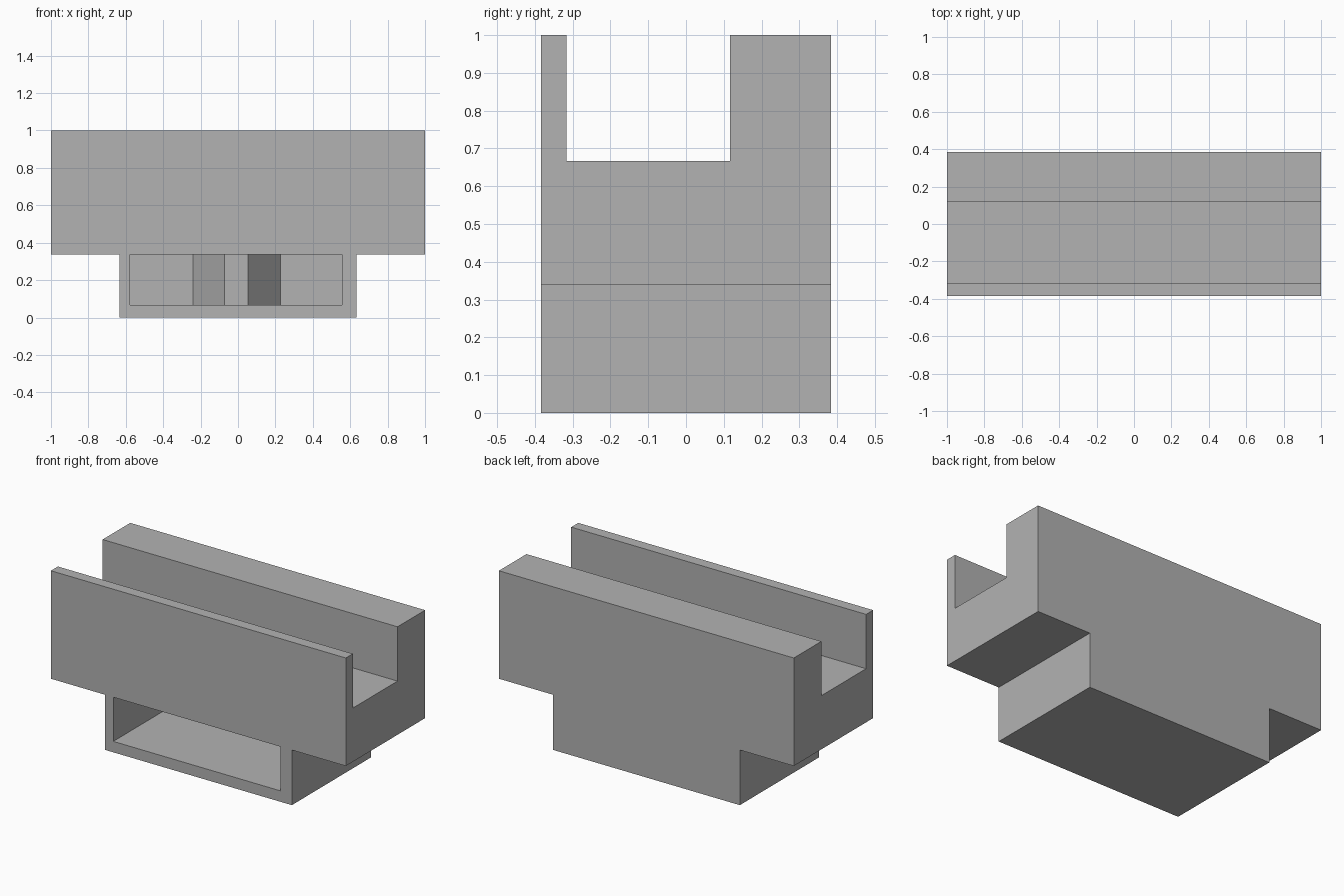
import bpy
import bmesh
from mathutils import Vector

cube = bpy.data.objects.get("Cube")
if cube:
    bpy.data.objects.remove(cube, do_unlink=True)

HALF_L, HALF_D = 1.0, 0.384      # half length and half depth
STEM, SHELF = 0.634, 0.338       # foot half width, underside height of the upper body

grey = bpy.data.materials.new("plain grey")
grey.use_nodes = True
grey.diffuse_color = (0.448, 0.448, 0.448, 1)
grey.node_tree.nodes["Principled BSDF"].inputs["Base Color"].default_value = grey.diffuse_color


def prism(name, points, direction):
    """Extrude a closed outline of 3D points along a direction."""
    bm = bmesh.new()
    face = bm.faces.new([bm.verts.new(p) for p in points])
    grown = bmesh.ops.extrude_face_region(bm, geom=[face], use_keep_orig=True)
    moved = [g for g in grown["geom"] if isinstance(g, bmesh.types.BMVert)]
    bmesh.ops.translate(bm, verts=moved, vec=Vector(direction))
    bmesh.ops.recalc_face_normals(bm, faces=bm.faces)
    mesh = bpy.data.meshes.new(name)
    bm.to_mesh(mesh)
    bm.free()
    mesh.materials.append(grey)
    obj = bpy.data.objects.new(name, mesh)
    bpy.context.collection.objects.link(obj)
    return obj


def carve(body, cutter):
    """Subtract the cutter, keep the resulting mesh and drop the cutter."""
    cutter.hide_render = True
    mod = body.modifiers.new("cut", 'BOOLEAN')
    mod.operation, mod.solver, mod.object = 'DIFFERENCE', 'EXACT', cutter
    bpy.context.view_layer.update()
    graph = bpy.context.evaluated_depsgraph_get()
    result = bpy.data.meshes.new_from_object(body.evaluated_get(graph))
    body.modifiers.clear()
    body.data = result
    bpy.data.objects.remove(cutter, do_unlink=True)


# T-shaped block: wide upper body on a narrower foot
right_half = [(STEM, 0), (STEM, SHELF), (HALF_L, SHELF), (HALF_L, 1)]
outline = right_half + [(-x, z) for x, z in reversed(right_half)]
block = prism("channel_block", [(x, -HALF_D, z) for x, z in outline], (0, 2 * HALF_D, 0))

# Long open channel along the top
channel = [(-0.316, 0.667), (0.117, 0.667), (0.117, 1.2), (-0.316, 1.2)]
carve(block, prism("channel_cutter", [(-1.2, y, z) for y, z in channel], (2.4, 0, 0)))

# Pocket in the front of the foot, with a tapered rib on its back wall
pocket = [(-0.577, -0.5), (0.557, -0.5), (0.557, 0.317), (0.226, 0.317),
          (0.053, 0.093), (-0.073, 0.093), (-0.24, 0.317), (-0.577, 0.317)]
carve(block, prism("pocket_cutter", [(x, y, 0.067) for x, y in pocket], (0, 0, SHELF - 0.067)))
